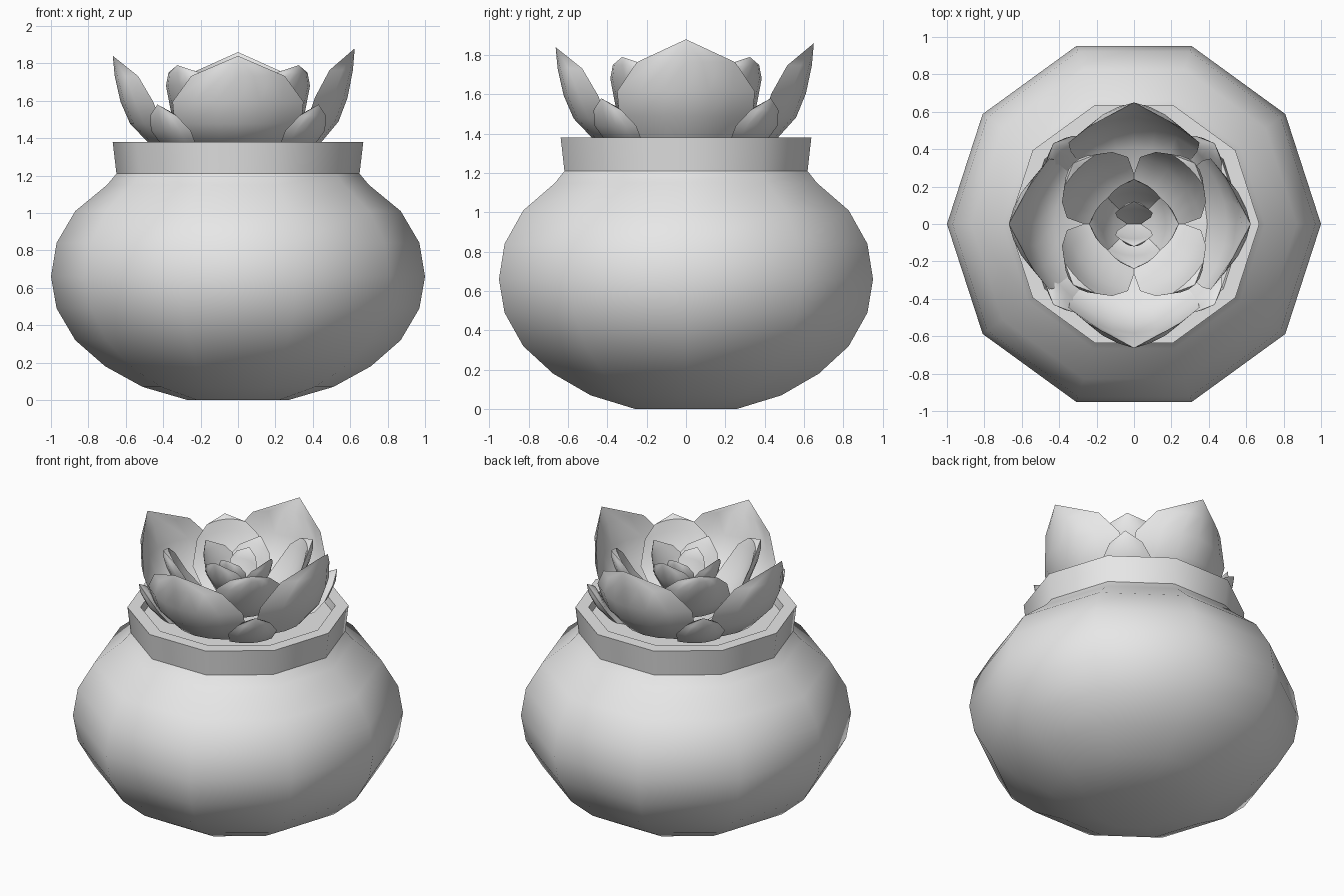
import bpy, bmesh, math
from mathutils import Vector

cube = bpy.data.objects.get("Cube")
if cube:
    bpy.data.objects.remove(cube, do_unlink=True)

grey = bpy.data.materials.new("plain grey")
grey.use_nodes = True
grey.diffuse_color = (0.8, 0.8, 0.8, 1)
grey.node_tree.nodes["Principled BSDF"].inputs["Base Color"].default_value = (0.8, 0.8, 0.8, 1)


def finish(bm, name, angle):
    """Turn the bmesh into a smooth object with sharp creases."""
    bmesh.ops.remove_doubles(bm, verts=bm.verts, dist=0.0005)
    bmesh.ops.recalc_face_normals(bm, faces=bm.faces)
    mesh = bpy.data.meshes.new(name)
    bm.to_mesh(mesh)
    bm.free()
    mesh.materials.append(grey)
    obj = bpy.data.objects.new(name, mesh)
    bpy.context.collection.objects.link(obj)
    bpy.ops.object.select_all(action="DESELECT")
    obj.select_set(True)
    bpy.context.view_layer.objects.active = obj
    bpy.ops.object.shade_smooth_by_angle(angle=math.radians(angle))
    return obj


def lathe(name, profile, sides=10):
    """Spin (radius, height) points and cap both ends."""
    bm = bmesh.new()
    rings = []
    for r, z in profile:
        rings.append([bm.verts.new((r * math.cos(a), r * math.sin(a), z))
                      for a in (math.tau * i / sides for i in range(sides))])
    for low, high in zip(rings, rings[1:]):
        for i in range(sides):
            j = (i + 1) % sides
            bm.faces.new((low[i], low[j], high[j], high[i]))
    bm.faces.new(rings[0][::-1])
    bm.faces.new(rings[-1])
    return finish(bm, name, 40)


def petal(name, angle, rows, cup, thick, stretch=1.0, lift=0.0, columns=6):
    """Cupped, pointed leaf; rows are (radius, height, half width)."""
    a = math.radians(angle)
    out = Vector((math.cos(a), math.sin(a), 0))
    side = Vector((-out.y, out.x, 0))
    bm = bmesh.new()
    base = rows[0][1]
    top = rows[-1][1]
    for depth in (0, thick):
        grid = []
        for r, z, w in rows:
            z += lift * (z - base) / (top - base)
            row = []
            for c in range(columns + 1):
                u = 2 * c / columns - 1
                fill = depth * (1 - u * u) * min(1, w / 0.1)
                p = out * (r * stretch - cup * w * u * u - fill) + side * (u * w)
                row.append(bm.verts.new(p + Vector((0, 0, z + fill * 0.5))))
            grid.append(row)
        for low, high in zip(grid, grid[1:]):
            for c in range(columns):
                bm.faces.new((low[c], low[c + 1], high[c + 1], high[c]))
    # the rims of both skins weld into one sharp edge
    return finish(bm, name, 40)


# Pot body, then the flared collar with its hollow filled by soil
lathe("pot_body", [(0.27, 0), (0.51, 0.07), (0.71, 0.18), (0.87, 0.32), (0.97, 0.49),
                   (1.0, 0.66), (0.97, 0.84), (0.87, 1.01), (0.7, 1.15), (0.65, 1.21)])
lathe("pot_collar", [(0.6, 1.21), (0.65, 1.21), (0.67, 1.38), (0.59, 1.38), (0.58, 1.33)])

# Leaf shapes from the outside in
outer = [(0.2, 1.32, 0.12), (0.45, 1.36, 0.28), (0.56, 1.48, 0.34),
         (0.61, 1.6, 0.35), (0.64, 1.74, 0.25), (0.65, 1.85, 0)]
low = [(0.36, 1.31, 0.06), (0.49, 1.36, 0.13), (0.56, 1.44, 0.15),
       (0.6, 1.52, 0.1), (0.61, 1.58, 0)]
middle = [(0.08, 1.36, 0.08), (0.25, 1.42, 0.18), (0.38, 1.54, 0.23),
          (0.44, 1.68, 0.19), (0.46, 1.75, 0.12), (0.46, 1.79, 0)]
inner = [(0.03, 1.45, 0.06), (0.14, 1.52, 0.13), (0.2, 1.62, 0.16),
         (0.23, 1.7, 0.11), (0.24, 1.76, 0)]
bud = [(0.01, 1.5, 0.03), (0.08, 1.57, 0.09), (0.11, 1.65, 0.1),
       (0.12, 1.7, 0.07), (0.12, 1.73, 0)]

lifts = (0.03, 0.01, -0.01, -0.01)
stretches = (0.96, 1.0, 1.03, 1.02)
for i in range(4):
    turn = 90 * i
    petal(f"outer_leaf_{i + 1}", turn, outer, 0.5, 0.04, stretches[i], lifts[i])
    petal(f"low_leaf_{i + 1}", turn + 45, low, 0.35, 0.05)
    petal(f"middle_leaf_{i + 1}", turn + 45, middle, 0.45, 0.04)
    petal(f"inner_leaf_{i + 1}", turn, inner, 0.5, 0.03)
for i in range(2):
    petal(f"bud_leaf_{i + 1}", 90 + 180 * i, bud, 0.5, 0.03)
